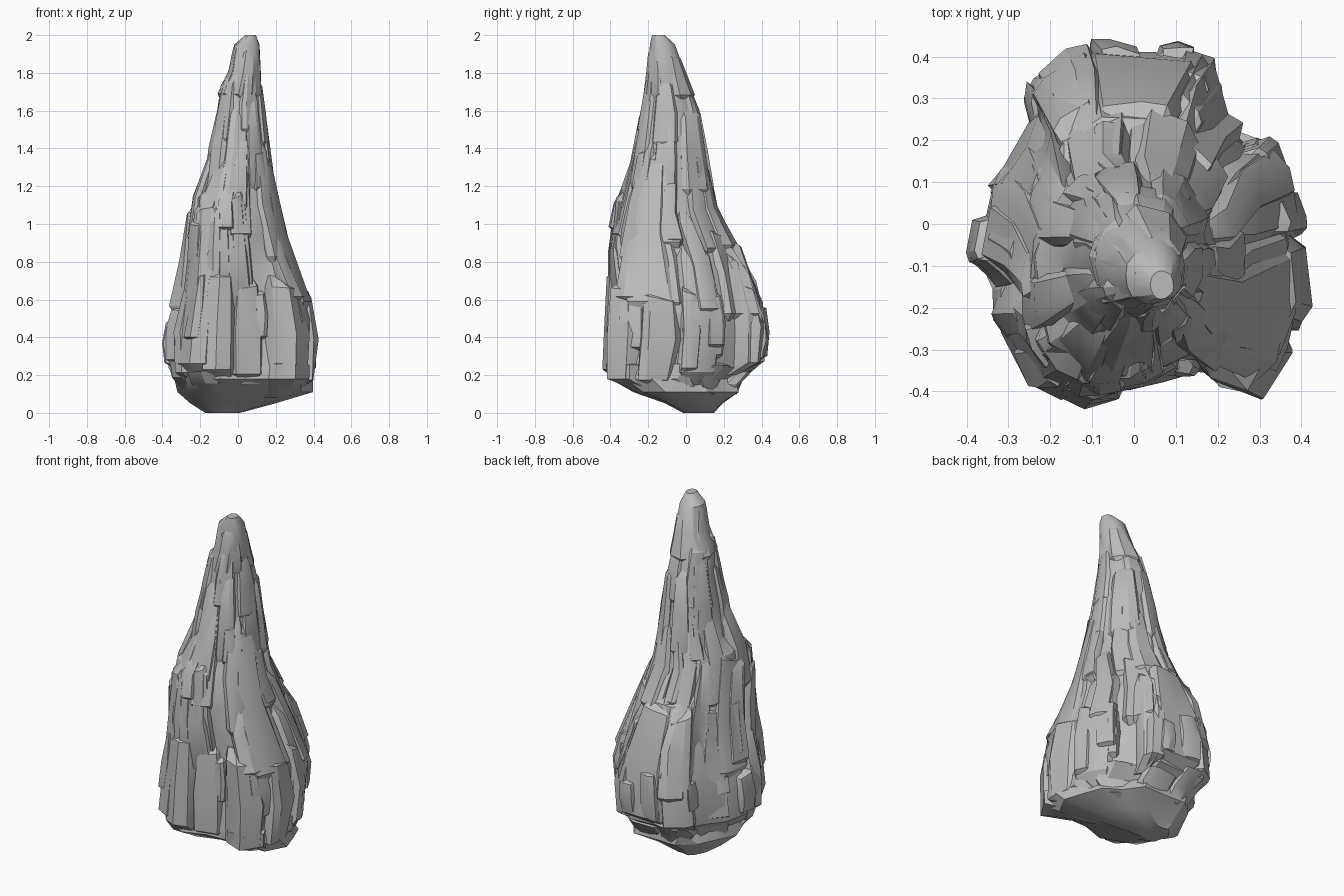
import bpy, bmesh, math, random
from mathutils import Vector

random.seed(4)
if "Cube" in bpy.data.objects:
    bpy.data.objects.remove(bpy.data.objects["Cube"], do_unlink=True)

stone = bpy.data.materials.new("grey stone")
stone.use_nodes = True
stone.diffuse_color = (0.5, 0.5, 0.5, 1)
stone.node_tree.nodes["Principled BSDF"].inputs["Base Color"].default_value = (0.5, 0.5, 0.5, 1)

# Spire limits by height: z, left, right, front, back
LIMITS = [
    (0, -.17, .01, -.02, .15), (.05, -.25, .2, -.12, .2), (.11, -.32, .39, -.3, .3),
    (.18, -.37, .41, -.44, .32), (.24, -.4, .42, -.45, .42), (.4, -.4, .42, -.44, .44),
    (.56, -.36, .41, -.43, .42), (.78, -.3, .31, -.41, .34), (.91, -.28, .28, -.4, .29),
    (.97, -.265, .255, -.39, .2), (1.14, -.24, .215, -.35, .165), (1.21, -.19, .2, -.31, .15),
    (1.4, -.16, .175, -.28, .115), (1.58, -.12, .15, -.245, .085), (1.73, -.1, .13, -.215, .03),
    (1.8, -.05, .125, -.205, .0), (1.95, -.02, .115, -.195, -.055), (2, .04, .095, -.18, -.11)]

# Lobed footprint of the foot of the spire, counter-clockwise
FOOT = [(.41, -.1), (.4, .08), (.28, .26), (.21, .28), (.18, .43), (0, .43), (-.17, .45),
        (-.29, .35), (-.27, .22), (-.33, .18), (-.42, 0), (-.42, -.09), (-.34, -.13),
        (-.375, -.2), (-.31, -.32), (-.27, -.4), (-.09, -.45), (.01, -.38), (.16, -.36),
        (.27, -.45), (.37, -.37), (.42, -.2)]
LOBES = sorted((math.atan2(y / .45, x / .42) % math.tau, math.hypot(x / .42, y / .45))
               for x, y in FOOT)


def lobe(angle):
    angle %= math.tau
    pts = ([(LOBES[-1][0] - math.tau, LOBES[-1][1])] + LOBES
           + [(LOBES[0][0] + math.tau, LOBES[0][1])])
    for (a, p), (b, q) in zip(pts, pts[1:]):
        if a <= angle <= b:
            return p + (q - p) * (angle - a) / max(b - a, 1e-6)
    return 1


def surface(angle, z, scale=1.0):
    """Point on the spire's outer envelope."""
    z = min(max(z, 0), 2)
    for lo, hi in zip(LIMITS, LIMITS[1:]):
        if lo[0] <= z <= hi[0]:
            f = (z - lo[0]) / (hi[0] - lo[0])
            x0, x1, y0, y1 = (a + (b - a) * f for a, b in zip(lo[1:], hi[1:]))
            break
    # Lobed foot gives way to a rounder shaft with one tall square corner
    blend = min(1, max(0, (1.0 - z) / .35))
    corner = .2 if z < 1.2 else .08
    shaft = 1 + corner * max(0, math.cos(angle - math.radians(-130))) ** 4
    k = scale * (shaft + (lobe(angle) - shaft) * blend)
    return Vector(((x0 + x1) / 2 + (x1 - x0) / 2 * k * math.cos(angle),
                   (y0 + y1) / 2 + (y1 - y0) / 2 * k * math.sin(angle), z))


def loft(name, rings):
    """Skin a closed stack of rings and give it crisp, softly shaded faces."""
    bm = bmesh.new()
    rows = [[bm.verts.new(p) for p in ring] for ring in rings]
    n = len(rows[0])
    for a, b in zip(rows, rows[1:]):
        for i in range(n):
            j = (i + 1) % n
            bm.faces.new((a[i], a[j], b[j], b[i]))
    bm.faces.new(rows[0][::-1])
    bm.faces.new(rows[-1])
    bmesh.ops.triangulate(bm, faces=bm.faces)
    bmesh.ops.recalc_face_normals(bm, faces=bm.faces)
    mesh = bpy.data.meshes.new(name)
    bm.to_mesh(mesh)
    bm.free()
    mesh.materials.append(stone)
    obj = bpy.data.objects.new(name, mesh)
    bpy.context.collection.objects.link(obj)
    bpy.ops.object.select_all(action="DESELECT")
    obj.select_set(True)
    bpy.context.view_layer.objects.active = obj
    bpy.ops.object.shade_smooth_by_angle(angle=math.radians(28))


def column(name, degrees, half_width, bottom, top, scale=1.0, foot=.86):
    """Upright rock slab hugging the envelope, with chipped shoulders and a sloped top."""
    t, w = math.radians(degrees), math.radians(half_width)
    skew = random.uniform(-.4, .4)
    height = top - bottom
    shape = [(-1, .5), (-1, .87), (-.74, .98), (skew, 1.0), (.72, .98), (1, .87), (1, .5)]
    levels = [(0, foot, .8), (.1, .99, 1), (.5, 1.01, 1), (.9, 1, .9), (1, .84, .68)]
    rings = []
    for f, r, spread in levels:
        ring = []
        for side, depth in shape:
            p = surface(t + side * w * spread, bottom + f * height,
                        scale * r * depth * random.uniform(.98, 1.01))
            if f > .8:
                p.z += side * skew * .12 * height
            ring.append(p)
        rings.append(ring)
    loft(name, rings)


# Solid core running from the rounded underside to the blunt tip, ridged lengthwise
SIDES = 16
ridges = [random.uniform(.96, 1.05) for i in range(SIDES)]
core = []
for row in LIMITS:
    z = row[0]
    shrink = .98 if z < .15 or z > 1.75 else .91
    core.append([surface(math.tau * (i + .25 * math.sin(z * 5)) / SIDES, z,
                         shrink * ridges[i] * random.uniform(.96, 1.03))
                 for i in range(SIDES)])
loft("spire_core", core)

# Main buttresses: angle, half width, bottom, top
BUTTRESSES = {
    "back_buttress": (90, 24, .22, .95), "back_right_buttress": (122, 15, .2, .92),
    "back_left_buttress": (62, 10, .2, .86),
    "front_right_tower": (-130, 20, .16, 1.18), "front_right_foot": (-108, 14, .17, .78),
    "front_left_buttress": (-50, 17, .12, .72), "left_buttress": (-18, 15, .12, .66),
    "left_rear_buttress": (16, 20, .14, .9), "right_knob": (-175, 9, .24, .5),
    "front_buttress": (-83, 15, .15, .72), "front_shaft": (-95, 18, .5, 1.2),
    "right_buttress": (-151, 12, .16, .7), "right_rear_buttress": (154, 15, .2, .92),
    "right_shaft": (175, 20, .45, 1.18), "left_shaft": (-25, 20, .5, 1.4)}
for name, (angle, width, low, high) in BUTTRESSES.items():
    column(name, angle, width, low, high)

# Tiers of narrower slabs: count, half width, bottom, top, scatter
TIERS = [(11, 9, .28, .62, .1), (11, 13, .5, 1.08, .12), (9, 18, .85, 1.4, .1),
         (7, 25, 1.1, 1.64, .08), (5, 30, 1.42, 1.8, .05)]
for tier, (count, width, low, high, scatter) in enumerate(TIERS):
    for i in range(count):
        angle = 360 * (i + random.uniform(-.2, .2)) / count + tier * 17
        column(f"slab_{tier + 1}_{i + 1}", angle, width * random.uniform(.75, 1.2),
               low + random.uniform(-scatter, scatter),
               high + random.uniform(-scatter, scatter), random.uniform(.95, 1.03))

# Small wedges breaking up the flanks
for i in range(14):
    low = random.uniform(.25, 1.25)
    column(f"wedge_{i + 1}", 360 * i / 14 * 5, random.uniform(6, 9) * (1 + low * .5),
           low, low + random.uniform(.2, .4), random.uniform(.99, 1.03))

# Chipped ledges under the overhang
for i in range(9):
    column(f"ledge_{i + 1}", 40 * i + random.uniform(-9, 9), 19, .08,
           random.uniform(.22, .3), random.uniform(.92, .98), .95)

# Broken crystal-like facets at the tip
for i, (angle, top) in enumerate([(-60, 1.93), (60, 1.9), (190, 1.96)]):
    column(f"tip_facet_{i + 1}", angle, 48, 1.66, top, 1.03)
